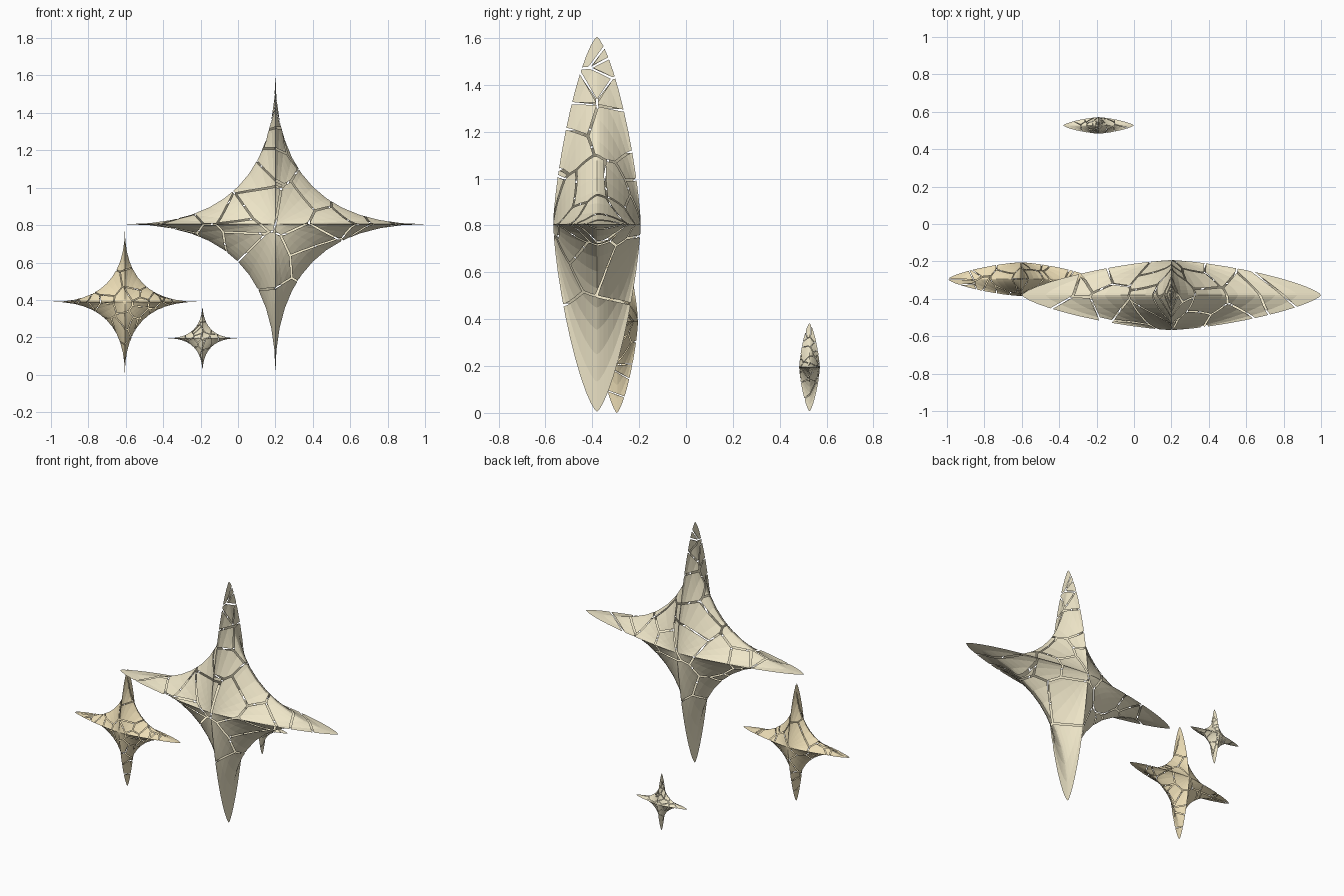
import bpy, bmesh, math, random
from mathutils import Vector

if "Cube" in bpy.data.objects:
    bpy.data.objects.remove(bpy.data.objects["Cube"])

SEG, RINGS = 12, 24      # steps per quarter outline, steps front to back
P = 1.4                  # bulge exponent of the front-to-back profile


def star_bmesh(radius, depth):
    """Pillowy four-pointed star: concave star sections stacked along y."""
    bm = bmesh.new()
    corners = [(1, 0), (0, 1), (-1, 0), (0, -1)]
    outline = []
    for q in range(4):
        a, b = corners[q], corners[(q + 1) % 4]
        for i in range(SEG):
            t = i / SEG
            outline.append((a[0] * (1 - t) ** 2 + b[0] * t ** 2,
                            a[1] * (1 - t) ** 2 + b[1] * t ** 2))
    rings = []
    for j in range(1, RINGS):
        v = -math.pi / 2 + math.pi * j / RINGS
        s = radius * math.cos(v) ** (2 / P)
        y = math.copysign(depth * abs(math.sin(v)) ** (2 / P), v)
        rings.append([bm.verts.new((s * x, y, s * z)) for x, z in outline])
    n = len(outline)
    for lo, hi in zip(rings, rings[1:]):
        for i in range(n):
            bm.faces.new((lo[i], lo[(i + 1) % n], hi[(i + 1) % n], hi[i]))
    front, back = bm.verts.new((0, -depth, 0)), bm.verts.new((0, depth, 0))
    for i in range(n):
        bm.faces.new((front, rings[0][(i + 1) % n], rings[0][i]))
        bm.faces.new((back, rings[-1][i], rings[-1][(i + 1) % n]))
    bmesh.ops.recalc_face_normals(bm, faces=bm.faces)
    return bm


def cracked_star(name, center, radius, depth, color, cells, seed):
    rng = random.Random(seed)
    whole = star_bmesh(radius, depth)
    faces = list(whole.faces)
    picks = rng.choices(faces, [f.calc_area() for f in faces], k=cells)
    seeds = [f.calc_center_median() for f in picks]
    # keep the upper tip split into a front and a back shard
    seeds += [Vector((0, s * depth * 0.4, radius * 0.7)) for s in (-1, 1)]
    out = bmesh.new()
    for a in seeds:
        shard = whole.copy()
        for b in seeds:
            if (b - a).length < 1e-5 or not shard.faces:
                continue
            normal = (b - a).normalized()
            gap = radius * 0.006
            bmesh.ops.bisect_plane(
                shard, geom=shard.verts[:] + shard.edges[:] + shard.faces[:],
                plane_co=(a + b) / 2 - normal * gap, plane_no=normal,
                clear_outer=True)
        tmp = bpy.data.meshes.new("shard")
        shard.to_mesh(tmp)
        out.from_mesh(tmp)
        bpy.data.meshes.remove(tmp)
        shard.free()
    mesh = bpy.data.meshes.new(name)
    out.to_mesh(mesh)
    out.free()
    whole.free()
    mat = bpy.data.materials.new(name + "_color")
    mat.diffuse_color = color
    mat.use_nodes = True
    mat.node_tree.nodes["Principled BSDF"].inputs["Base Color"].default_value = mat.diffuse_color
    mesh.materials.append(mat)
    obj = bpy.data.objects.new(name, mesh)
    obj.location = center
    bpy.context.collection.objects.link(obj)


# large, medium and small sparkle
cracked_star("large_star", (0.2, -0.38, 0.805), 0.80, 0.187, (0.86, 0.79, 0.58, 1), 36, 4)
cracked_star("medium_star", (-0.605, -0.295, 0.39), 0.39, 0.09, (0.85, 0.73, 0.47, 1), 36, 8)
cracked_star("small_star", (-0.19, 0.527, 0.195), 0.188, 0.044, (0.86, 0.79, 0.58, 1), 30, 15)
